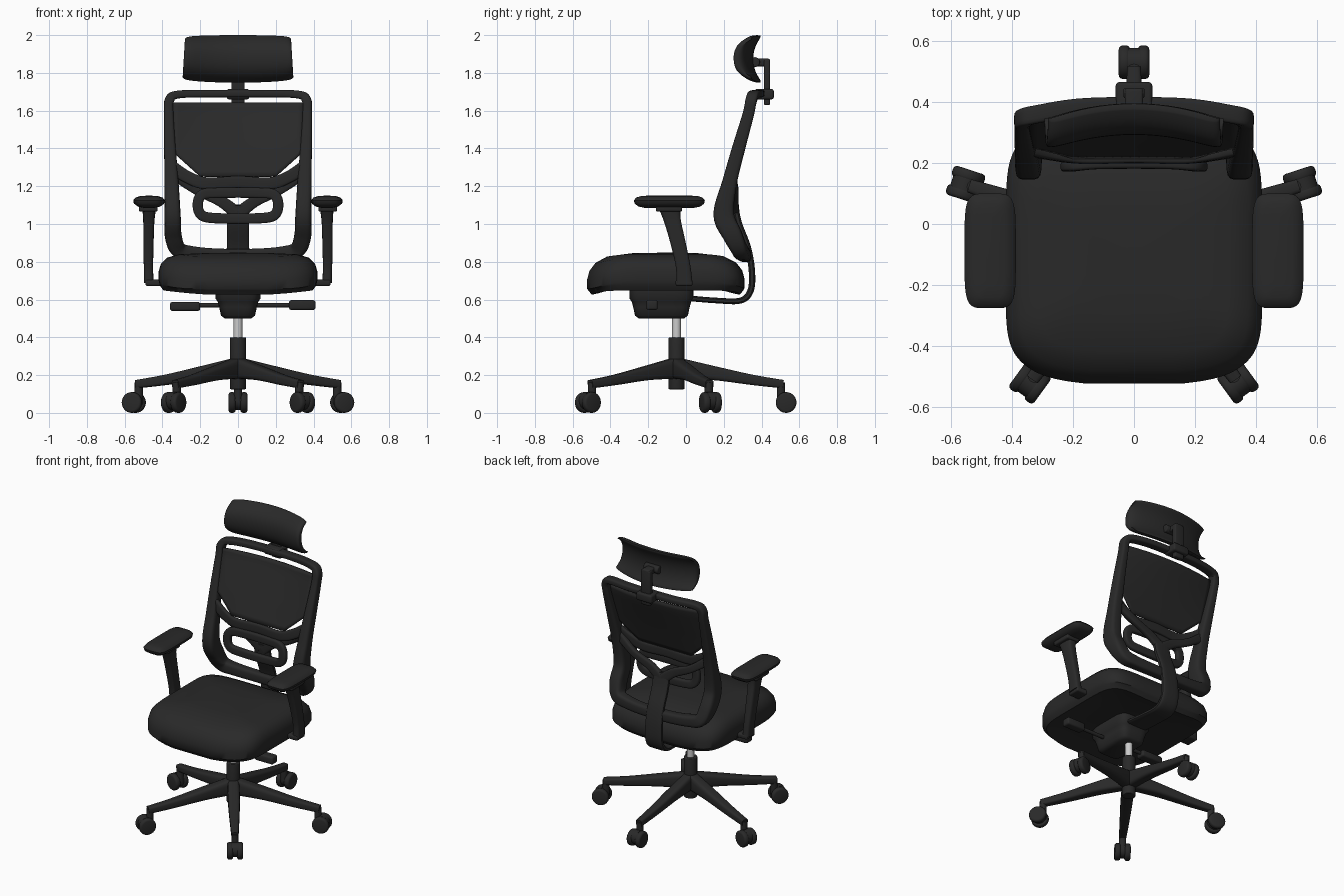
import bpy, bmesh, math
from mathutils import Vector, Matrix

if "Cube" in bpy.data.objects:
    bpy.data.objects.remove(bpy.data.objects["Cube"])


def material(name, c):
    m = bpy.data.materials.new(name)
    m.diffuse_color = (c, c, c, 1)
    m.use_nodes = True
    m.node_tree.nodes["Principled BSDF"].inputs["Base Color"].default_value = m.diffuse_color
    return m


BLACK = material("matte black", 0.022)
SILVER = material("silver metal", 0.6)


def finish(name, bm, mat=BLACK, angle=40):
    bmesh.ops.recalc_face_normals(bm, faces=bm.faces)
    me = bpy.data.meshes.new(name)
    bm.to_mesh(me)
    bm.free()
    me.materials.append(mat)
    me.shade_smooth()
    me.set_sharp_from_angle(angle=math.radians(angle))
    ob = bpy.data.objects.new(name, me)
    bpy.context.collection.objects.link(ob)
    return ob


def skin(name, rings, closed=False, angle=40):
    """Join rings of points into a surface."""
    bm = bmesh.new()
    vs = [[bm.verts.new(p) for p in r] for r in rings]
    n, k = len(vs), len(vs[0])
    for i in range(n if closed else n - 1):
        a, b = vs[i], vs[(i + 1) % n]
        for j in range(k):
            bm.faces.new((a[j], a[(j + 1) % k], b[(j + 1) % k], b[j]))
    if not closed:
        bm.faces.new(vs[0])
        bm.faces.new(vs[-1])
    return finish(name, bm, angle=angle)


def oval(a, n):
    c, s = math.cos(a), math.sin(a)
    return (math.copysign(abs(c) ** (2 / n), c), math.copysign(abs(s) ** (2 / n), s))


def spline(pts, closed, steps=6):
    """Catmull-Rom through tuples of any length."""
    n, out = len(pts), []
    get = (lambda i: pts[i % n]) if closed else (lambda i: pts[max(0, min(n - 1, i))])
    for i in range(n if closed else n - 1):
        q = [get(i + k) for k in (-1, 0, 1, 2)]
        for s in range(steps):
            t = s / steps
            out.append(tuple(0.5 * (2 * b + (c - a) * t + (2 * a - 5 * b + 4 * c - d) * t * t
                             + (3 * b - a - 3 * c + d) * t ** 3) for a, b, c, d in zip(*q)))
    if not closed:
        out.append(tuple(pts[-1]))
    return out


def sweep(name, pts, ref, closed=False, n=4, sides=16):
    """Sweep a rounded section; each point is x, y, z, width, depth (depth along ref)."""
    pts = spline(pts, closed)
    m, rings = len(pts), []
    for i, p in enumerate(pts):
        a = pts[(i - 1) % m] if closed else pts[max(0, i - 1)]
        b = pts[(i + 1) % m] if closed else pts[min(m - 1, i + 1)]
        t = (Vector(b[:3]) - Vector(a[:3])).normalized()
        side = t.cross(Vector(ref)).normalized()
        up = side.cross(t)
        ring = []
        for j in range(sides):
            c, s = oval(2 * math.pi * (j + 0.5) / sides, n)
            ring.append(Vector(p[:3]) + side * c * p[3] / 2 + up * s * p[4] / 2)
        rings.append(ring)
    return skin(name, rings, closed)


def stack(name, cx, cy, hx, hy, n, levels, sides=48, bend=lambda i, x, y: (0, 0)):
    """Stack plan outlines; levels are (inset, z); bend gives y and z shifts."""
    rings = []
    for i, (d, z) in enumerate(levels):
        ring = []
        for j in range(sides):
            c, s = oval(2 * math.pi * (j + 0.5) / sides, n)
            x, y = cx + c * (hx - d), cy + s * (hy - d)
            dy, dz = bend(i, x, y)
            ring.append((x, y + dy, z + dz))
        rings.append(ring)
    return skin(name, rings, angle=50)


def box(name, lo, hi, bev=0.01):
    bm = bmesh.new()
    bmesh.ops.create_cube(bm, size=1)
    for v in bm.verts:
        v.co = [(l + h) / 2 + c * (h - l) for l, h, c in zip(lo, hi, v.co)]
    bmesh.ops.bevel(bm, geom=bm.edges[:], offset=bev, segments=3, profile=0.5, affect='EDGES')
    return finish(name, bm)


def rod(name, p, q, r, mat=BLACK, bev=0.0):
    p, q = Vector(p), Vector(q)
    bm = bmesh.new()
    bmesh.ops.create_cone(bm, cap_ends=True, segments=28, radius1=r, radius2=r, depth=(q - p).length)
    if bev:
        rim = [e for e in bm.edges if abs(e.verts[0].co.z - e.verts[1].co.z) < 1e-5]
        bmesh.ops.bevel(bm, geom=rim, offset=bev, segments=3, profile=0.5, affect='EDGES')
    rot = (q - p).to_track_quat('Z', 'Y').to_matrix().to_4x4()
    bmesh.ops.transform(bm, matrix=Matrix.Translation((p + q) / 2) @ rot, verts=bm.verts)
    return finish(name, bm, mat)


# five-star base with twin-wheel casters
HY = -0.05
for k in range(5):
    a = math.radians(90 + 72 * k)
    d, t = Vector((math.cos(a), math.sin(a), 0)), Vector((-math.sin(a), math.cos(a), 0))
    hub = Vector((0, HY, 0))
    path = [(0.02, 0.235, 0.075, 0.11), (0.2, 0.21, 0.075, 0.075),
            (0.4, 0.175, 0.06, 0.055), (0.565, 0.152, 0.045, 0.045)]
    sweep(f"base_arm_{k}", [(*(hub + d * r + Vector((0, 0, z))), w, h) for r, z, w, h in path], (0, 0, 1))
    stem = hub + d * 0.553
    rod(f"caster_stem_{k}", stem + Vector((0, 0, 0.06)), stem + Vector((0, 0, 0.16)), 0.022)
    axle = hub + d * 0.58 + Vector((0, 0, 0.055))
    for s in (-1, 1):
        rod(f"caster_wheel_{k}_{s}", axle + t * s * 0.013, axle + t * s * 0.05, 0.055, bev=0.013)
    hood = axle + Vector((0, 0, 0.008))
    rod(f"caster_hood_{k}", hood - t * 0.02, hood + t * 0.02, 0.047)
rod("base_hub", (0, HY, 0.125), (0, HY, 0.4), 0.042, bev=0.005)
rod("gas_lift", (0, HY, 0.38), (0, HY, 0.53), 0.023, SILVER)

# tilt mechanism and levers
stack("tilt_mechanism", 0, -0.13, 0.12, 0.17, 5,
      [(0.05, 0.5), (0.03, 0.515), (0.02, 0.56), (0.012, 0.59), (0, 0.605), (0, 0.66)], 32)
rod("lever_rod", (-0.24, -0.18, 0.57), (0.3, -0.18, 0.57), 0.012)
box("lever_paddle_left", (-0.36, -0.215, 0.54), (-0.2, -0.15, 0.587), 0.012)
box("lever_paddle_right", (0.27, -0.21, 0.545), (0.41, -0.15, 0.597), 0.012)


# seat cushion, bowed at the front
def seat_bend(i, x, y):
    dy = 0.05 * (x / 0.42) ** 2 * min(1, max(0, (-0.2 - y) / 0.3))
    if i < 5:
        return dy, 0.03 * (x / 0.42) ** 2
    return dy, -0.04 * max(0, (-0.3 - y) / 0.22) ** 2 - 0.04 * max(0, (y - 0.08) / 0.23) ** 2


stack("seat", 0, -0.11, 0.42, 0.42, 6,
      [(0.38, 0.655), (0.13, 0.65), (0.06, 0.63), (0.025, 0.622), (0.006, 0.645), (0, 0.7), (0, 0.75),
       (0.012, 0.79), (0.045, 0.822), (0.11, 0.84), (0.25, 0.846), (0.39, 0.848)], 64, seat_bend)

# armrests
for s, nm in ((-1, "left"), (1, "right")):
    stack(f"arm_pad_{nm}", s * 0.471, -0.088, 0.084, 0.188, 5,
          [(0.06, 1.085), (0.025, 1.092), (0.004, 1.108), (0, 1.125), (0.012, 1.14), (0.035, 1.147), (0.07, 1.15)])
    box(f"arm_pad_mount_{nm}", (s * 0.475 - 0.05, -0.16, 1.065), (s * 0.475 + 0.05, -0.02, 1.1))
    sweep(f"arm_post_{nm}", [(s * 0.47, -0.085, 1.09, 0.075, 0.12), (s * 0.472, -0.072, 1.02, 0.06, 0.09),
                             (s * 0.474, -0.042, 0.9, 0.055, 0.08), (s * 0.474, -0.016, 0.78, 0.05, 0.078),
                             (s * 0.472, -0.008, 0.69, 0.05, 0.085)], (0, 1, 0))
    box(f"arm_bracket_{nm}", (min(s * 0.2, s * 0.49), -0.055, 0.672), (max(s * 0.2, s * 0.49), 0.035, 0.705))

# backrest curve: z, y at the sides, depth
CURVE = [(0.81, 0.305, 0.05), (0.9, 0.26, 0.1), (1.05, 0.195, 0.11), (1.2, 0.22, 0.08),
         (1.4, 0.273, 0.07), (1.6, 0.33, 0.06), (1.72, 0.35, 0.06)]


def back(x, z):
    z = max(0.811, min(1.719, z))
    for (z0, y0, d0), (z1, y1, d1) in zip(CURVE, CURVE[1:]):
        if z <= z1:
            f = (z - z0) / (z1 - z0)
            return y0 + f * (y1 - y0) + (0.02 + 0.025 * min(1, max(0, z - 1) / 0.6)) * (1 - (x / 0.39) ** 2), d0 + f * (d1 - d0)


def inner(x, z):
    """Mesh surface: drifts forward of the frame lower down."""
    return back(x, z)[0] - 0.01 - 0.03 * max(0, 1.64 - z) / 0.4 * (1 - (x / 0.39) ** 2)


# back frame loop: x, z, width
half = [(0.15, 1.69, 0.04), (0.32, 1.685, 0.042), (0.363, 1.655, 0.05), (0.366, 1.58, 0.05),
        (0.36, 1.4, 0.062), (0.352, 1.22, 0.075), (0.346, 1.05, 0.085), (0.343, 0.94, 0.09),
        (0.315, 0.865, 0.085), (0.24, 0.845, 0.075), (0.1, 0.835, 0.07)]
loop = half + [(-x, z, w) for x, z, w in reversed(half)]
sweep("back_frame", [(x, back(x, z)[0], z, w, back(x, z)[1]) for x, z, w in loop], (0, 1, 0), closed=True)

# mesh back panel
bm = bmesh.new()
NX, NZ = 24, 14
grid = []
for i in range(NX + 1):
    x = -0.345 + 0.69 * i / NX
    zb = 1.25 + 0.9 * max(0, abs(x) - 0.2)
    col = []
    for j in range(NZ + 1):
        z = zb + (1.64 - zb) * j / NZ
        col.append(bm.verts.new((x, inner(x, z), z)))
    grid.append(col)
for i in range(NX):
    for j in range(NZ):
        bm.faces.new((grid[i][j], grid[i + 1][j], grid[i + 1][j + 1], grid[i][j + 1]))
panel = finish("mesh_panel", bm)
panel.modifiers.new("thickness", 'SOLIDIFY').thickness = 0.012

# crossbar and lumbar support ring
sweep("back_crossbar", [(x, inner(x, z), z, 0.065, 0.03) for x, z in
                        ((-0.345, 1.3), (-0.27, 1.25), (-0.17, 1.215), (0, 1.222), (0.17, 1.215), (0.27, 1.25), (0.345, 1.3))],
      (0, 1, 0))
lum = [(0.1, 1.165), (0.19, 1.155), (0.213, 1.1), (0.19, 1.045), (0.1, 1.03)]
lum += [(-x, z) for x, z in reversed(lum)]
sweep("lumbar_support", [(x, 0.2 - 0.25 * x * x, z, 0.055, 0.035) for x, z in lum], (0, 1, 0), closed=True)

# spine and its fork
sweep("spine", [(0, -0.02, 0.61, 0.03, 0.16), (0, 0.16, 0.595, 0.03, 0.15), (0, 0.29, 0.595, 0.032, 0.14),
                (0, 0.343, 0.65, 0.034, 0.13), (0, 0.348, 0.76, 0.034, 0.125), (0, 0.325, 0.88, 0.036, 0.12),
                (0, 0.28, 1.0, 0.036, 0.12), (0, 0.26, 1.1, 0.03, 0.12)], (1, 0, 0))
for s, nm in ((-1, "left"), (1, "right")):
    sweep(f"spine_fork_{nm}", [(s * 0.01, 0.265, 1.06, 0.07, 0.035), (s * 0.09, 0.26, 1.12, 0.06, 0.035),
                               (s * 0.22, 0.26, 1.18, 0.05, 0.035), (s * 0.35, 0.24, 1.27, 0.06, 0.04)], (0, 1, 0))

# headrest bracket
box("headrest_clamp", (-0.06, 0.365, 1.66), (0.06, 0.465, 1.715), 0.012)
box("headrest_post", (-0.035, 0.412, 1.63), (0.035, 0.445, 1.87), 0.008)
box("headrest_arm", (-0.03, 0.33, 1.835), (0.03, 0.445, 1.875), 0.01)
rod("headrest_pivot", (-0.055, 0.365, 1.857), (0.055, 0.365, 1.857), 0.026, bev=0.006)

# headrest cushion: crescent profile swept across x
rings = []
ts = [math.sin(math.pi / 2 * (-1 + k / 8)) for k in range(17)]
for i in range(25):
    u = math.sin(math.pi / 2 * (-1 + i / 12))
    e = max(0.0, 1 - abs(u) ** 12) ** 0.5
    h, zc = 0.126 * (0.88 + 0.12 * e) - 0.01 * u * u, 1.874 + 0.004 * u * u
    ring = []
    for t, b in [(t, 0) for t in ts] + [(t, 1) for t in reversed(ts[1:-1])]:
        y = 0.292 + 0.04 * t * t + 0.045 * t ** 4 - 0.052 * u * u
        th = (0.006 + 0.058 * max(0, 1 - t ** 4) ** 0.5) * (0.25 + 0.75 * e)
        ring.append((u * (0.287 - 0.006 * t), y + b * th + 0.02 * (1 - e), zc + h * t))
    rings.append(ring)
skin("headrest", rings, angle=60)
